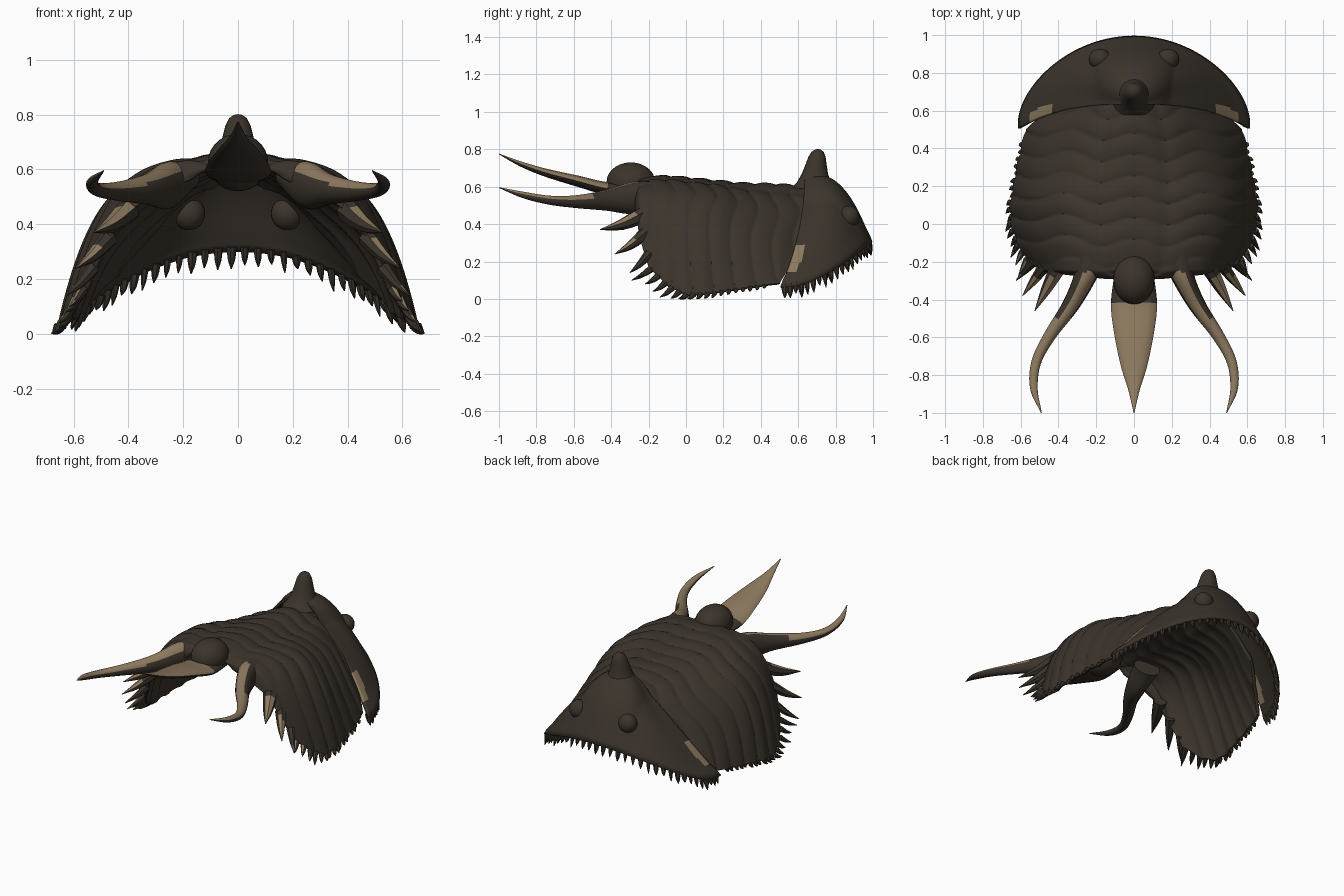
import bpy, bmesh, math, random
from mathutils import Vector

random.seed(4)
if "Cube" in bpy.data.objects:
    bpy.data.objects.remove(bpy.data.objects["Cube"])


def material(name, rgb):
    m = bpy.data.materials.new(name)
    m.use_nodes = True
    m.diffuse_color = (*rgb, 1)
    m.node_tree.nodes["Principled BSDF"].inputs["Base Color"].default_value = (*rgb, 1)
    return m


SHELL = material("dark brown shell", (0.044, 0.034, 0.025))
HORN = material("tan horn", (0.27, 0.195, 0.115))


def finish(name, bm, tan=None, thickness=0, angle=40):
    """Turn a bmesh into a smooth object; tan(face) picks the horn colour."""
    if not thickness:
        bmesh.ops.recalc_face_normals(bm, faces=bm.faces)
    bm.normal_update()
    for f in bm.faces:
        if tan and tan(f):
            f.material_index = 1
    me = bpy.data.meshes.new(name)
    bm.to_mesh(me)
    bm.free()
    me.materials.append(SHELL)
    me.materials.append(HORN)
    ob = bpy.data.objects.new(name, me)
    bpy.context.collection.objects.link(ob)
    bpy.ops.object.select_all(action="DESELECT")
    ob.select_set(True)
    bpy.context.view_layer.objects.active = ob
    bpy.ops.object.shade_smooth_by_angle(angle=math.radians(angle))
    if thickness:
        mod = ob.modifiers.new("thickness", "SOLIDIFY")
        mod.thickness = thickness
        mod.offset = -1


def lerp(table, y):
    """Piecewise-linear lookup in rows of (y, a, b, ...), y descending."""
    for p, q in zip(table, table[1:]):
        if y >= q[0]:
            k = min(1, (p[0] - y) / (p[0] - q[0]))
            return [a + (b - a) * k for a, b in zip(p[1:], q[1:])]
    return table[-1][1:]


def sheet(rows):
    bm = bmesh.new()
    vs = [[bm.verts.new(p) for p in r] for r in rows]
    for a, b in zip(vs, vs[1:]):
        for i in range(len(a) - 1):
            bm.faces.new((b[i], b[i + 1], a[i + 1], a[i]))
    return bm


def sweep(bm, stations, steps=6, sides=10):
    """Tapered elliptical tube through stations (x, y, z, half width, half height)."""
    st = [Vector(s) for s in stations]
    st = [2 * st[0] - st[1]] + st + [2 * st[-1] - st[-2]]
    path = []
    for i in range(1, len(st) - 2):
        a, b, c, d = st[i - 1:i + 3]
        for k in range(steps):
            t = k / steps
            path.append(0.5 * (2 * b + (c - a) * t + (2 * a - 5 * b + 4 * c - d) * t * t
                               + (3 * b - a - 3 * c + d) * t ** 3))
    path.append(st[-2])
    rings = []
    for i, p in enumerate(path):
        d = (path[min(i + 1, len(path) - 1)] - path[max(i - 1, 0)]).to_3d().normalized()
        side = d.cross(Vector((0, 0, 1))).normalized()
        up = side.cross(d)
        w, h = max(p[3], 0.001), max(p[4], 0.001)
        rings.append([bm.verts.new(p.to_3d() + side * w * math.cos(j * math.tau / sides)
                                   + up * h * math.sin(j * math.tau / sides))
                      for j in range(sides)])
    for a, b in zip(rings, rings[1:]):
        for j in range(sides):
            bm.faces.new((a[j], a[j - 1], b[j - 1], b[j]))
    bm.faces.new(rings[0])
    bm.faces.new(rings[-1])


def spike(bm, base, tip, r, fullness=0.65):
    base, tip = Vector(base), Vector(tip)
    mid = base.lerp(tip, 0.5) + Vector((0, 0, -r * 0.3))
    sweep(bm, [(*base, r, r), (*mid, r * fullness, r * fullness), (*tip, 0.002, 0.002)], 3, 7)


def ellipsoid(name, loc, size):
    bm = bmesh.new()
    bmesh.ops.create_uvsphere(bm, u_segments=24, v_segments=14, radius=1)
    for v in bm.verts:
        v.co = Vector(c * s for c, s in zip(v.co, size)) + Vector(loc)
    finish(name, bm)


# Body shell: y, half width, crown height, rim height
BODY = [(0.68, 0.36, 0.585, 0.33), (0.62, 0.44, 0.6, 0.24), (0.55, 0.515, 0.61, 0.16),
        (0.5, 0.575, 0.615, 0.085), (0.3, 0.62, 0.62, 0.055), (0.1, 0.655, 0.64, 0.025),
        (0, 0.65, 0.65, 0.02), (-0.1, 0.62, 0.66, 0.07), (-0.2, 0.56, 0.655, 0.17),
        (-0.25, 0.49, 0.645, 0.33), (-0.27, 0.36, 0.625, 0.48), (-0.29, 0.16, 0.61, 0.57)]
FRONT, BACK = BODY[0][0], BODY[-1][0]


def body_point(y, u):
    w, crown, rim = lerp(BODY, y)
    t = 1 - (1 - abs(u)) ** 1.7
    phase = (FRONT - y) / 0.112 + 0.22 * math.cos(t * 11) + 0.3 * t
    pillow = abs(math.sin(math.pi * phase)) ** 0.6
    lift = 1 + 0.02 * (pillow - 0.6) * min(1, max(0, (y + 0.3) * 4))
    blend = min(1, max(0, (y - 0.15) / 0.5))
    drop = (0.28 * t ** 2 + 0.72 * t ** 6) * (1 - blend) + t ** 1.8 * blend
    furrow = 0.01 * math.exp(-((t - 0.27) / 0.06) ** 2)
    return (math.copysign(w * t * lift, u), y, (rim + (crown - rim) * (1 - drop)) * lift - furrow)


COLS, ROWS = 80, 130
finish("segmented_body", sheet(
    [[body_point(FRONT + (BACK - FRONT) * r / ROWS, 2 * c / COLS - 1) for c in range(COLS + 1)]
     for r in range(ROWS + 1)]), thickness=0.02)


# Head shield: sloping cheeks with the raised middle lobe formed in the same sheet
def head_point(a, r):
    x = 0.6 * math.sin(a) * r
    y = 0.64 + 0.34 * math.cos(a) * r - 0.11 * r ** 3 * math.sin(a) ** 2
    front = max(0, math.cos(a)) ** 2
    rim = 0.05 + 0.24 * front
    z = rim + (0.61 - rim) * (1 - r ** (1.45 + 1.15 * front ** 1.6))
    lobe = max(0, 1 - (abs(x) / (0.16 + 0.14 * (y - 0.55))) ** 4)
    z += 0.045 * lobe * max(0, 1 - ((y - 0.74) / 0.22) ** 2)
    z += 0.012 * math.exp(-((r - 0.97) / 0.05) ** 2)
    return (x, y, z)


def cheek_strip(f):
    c = f.calc_center_median()
    x = abs(c.x)
    return 0.42 < x < 0.54 and c.y < 0.672 - 0.11 * (x / 0.6) ** 3


SPAN = math.radians(94)
ANGLES, RINGS = 80, 30
finish("head_shield", sheet(
    [[head_point(SPAN * (2 * a / ANGLES - 1), max(r / RINGS, 0.002)) for a in range(ANGLES + 1)]
     for r in range(RINGS + 1)]), cheek_strip, thickness=0.018)

# Nose horn, turned from a profile
horn = bmesh.new()
profile = [(0.12, 0.59), (0.09, 0.625), (0.07, 0.67), (0.056, 0.72),
           (0.046, 0.76), (0.032, 0.787), (0.014, 0.799), (0.001, 0.801)]
rows = [[horn.verts.new((r * math.cos(k * math.tau / 20),
                         0.705 - 0.12 * (0.8 - z) + r * math.sin(k * math.tau / 20), z))
         for k in range(20)] for r, z in profile]
for a, b in zip(rows, rows[1:]):
    for k in range(20):
        horn.faces.new((a[k - 1], a[k], b[k], b[k - 1]))
finish("head_horn", horn)

# Eyes and the rounded boss at the root of the tail
for side, sx in (("left", 1), ("right", -1)):
    ellipsoid(side + "_eye", (sx * 0.18, 0.872, 0.438), (0.06, 0.056, 0.06))
ellipsoid("tail_boss", (0, -0.295, 0.625), (0.11, 0.13, 0.105))

# Blunt teeth hanging around the head rim
teeth = bmesh.new()
COUNT = 40
for i in range(COUNT):
    a = math.radians(91) * (2 * i / (COUNT - 1) - 1)
    x, y, z = head_point(a, 0.985)
    size = random.uniform(0.045, 0.08)
    tip = (x + 0.018 * math.sin(a), y + 0.018 * math.cos(a), max(0.005, z - size))
    spike(teeth, (x, y, z + 0.004), tip, random.uniform(0.013, 0.02), 0.75)
finish("head_teeth", teeth)

# Small spines on the body rim, growing toward the rear
spines = bmesh.new()
for sx in (1, -1):
    for i in range(17):
        y = 0.42 - 0.038 * i
        k = max(0, (0.25 - y) / 0.45)
        x, _, z = body_point(y, 0.985)
        size = (0.03 + 0.055 * k) * random.uniform(0.8, 1.2)
        tip = (min(0.68, x + size * 0.5), y - size * (0.15 + 0.9 * k), max(0.002, z - size * 0.6))
        spike(spines, (sx * x, y, z), (sx * tip[0], *tip[1:]), 0.014 + 0.006 * k)
finish("rim_spines", spines, lambda f: f.normal.z > 0.65 and f.calc_center_median().y < -0.15)

# Larger rear spines
rear = bmesh.new()
for sx in (1, -1):
    for base, tip, r in (((0.40, -0.23, 0.45), (0.525, -0.46, 0.37), 0.045),
                         ((0.47, -0.22, 0.35), (0.59, -0.38, 0.24), 0.035),
                         ((0.53, -0.20, 0.24), (0.625, -0.30, 0.14), 0.026)):
        spike(rear, (sx * base[0], *base[1:]), (sx * tip[0], *tip[1:]), r)
finish("rear_spines", rear, lambda f: f.normal.z > 0.6 and f.calc_center_median().y < -0.27)

# Long curved tail horns, tall and thin at the root, tan along the top
for side, sx in (("left", 1), ("right", -1)):
    bm = bmesh.new()
    stations = [(0.22, -0.14, 0.575, 0.085, 0.06), (0.26, -0.28, 0.54, 0.06, 0.085),
                (0.335, -0.43, 0.527, 0.045, 0.055), (0.445, -0.59, 0.52, 0.032, 0.034),
                (0.517, -0.73, 0.528, 0.026, 0.024), (0.53, -0.87, 0.556, 0.02, 0.017),
                (0.49, -1.0, 0.595, 0.002, 0.002)]
    sweep(bm, [(sx * s[0], *s[1:]) for s in stations], 8, 20)

    def horn_top(f):
        c = f.calc_center_median()
        inward = -sx * f.normal.x
        return c.y < -0.25 and f.normal.z > (0.35 if c.y < -0.5 else 0.7 - 0.4 * inward)

    finish(side + "_tail_horn", bm, horn_top)

# Broad central tail spine
bm = bmesh.new()
sweep(bm, [(0, -0.24, 0.58, 0.10, 0.04), (0, -0.42, 0.59, 0.122, 0.035),
           (0, -0.58, 0.63, 0.105, 0.03), (0, -0.75, 0.675, 0.07, 0.022),
           (0, -0.88, 0.72, 0.03, 0.014), (0, -1.0, 0.775, 0.002, 0.002)], 8, 14)
finish("central_tail_spine", bm, lambda f: f.normal.z > 0.2 and f.calc_center_median().y < -0.42)
